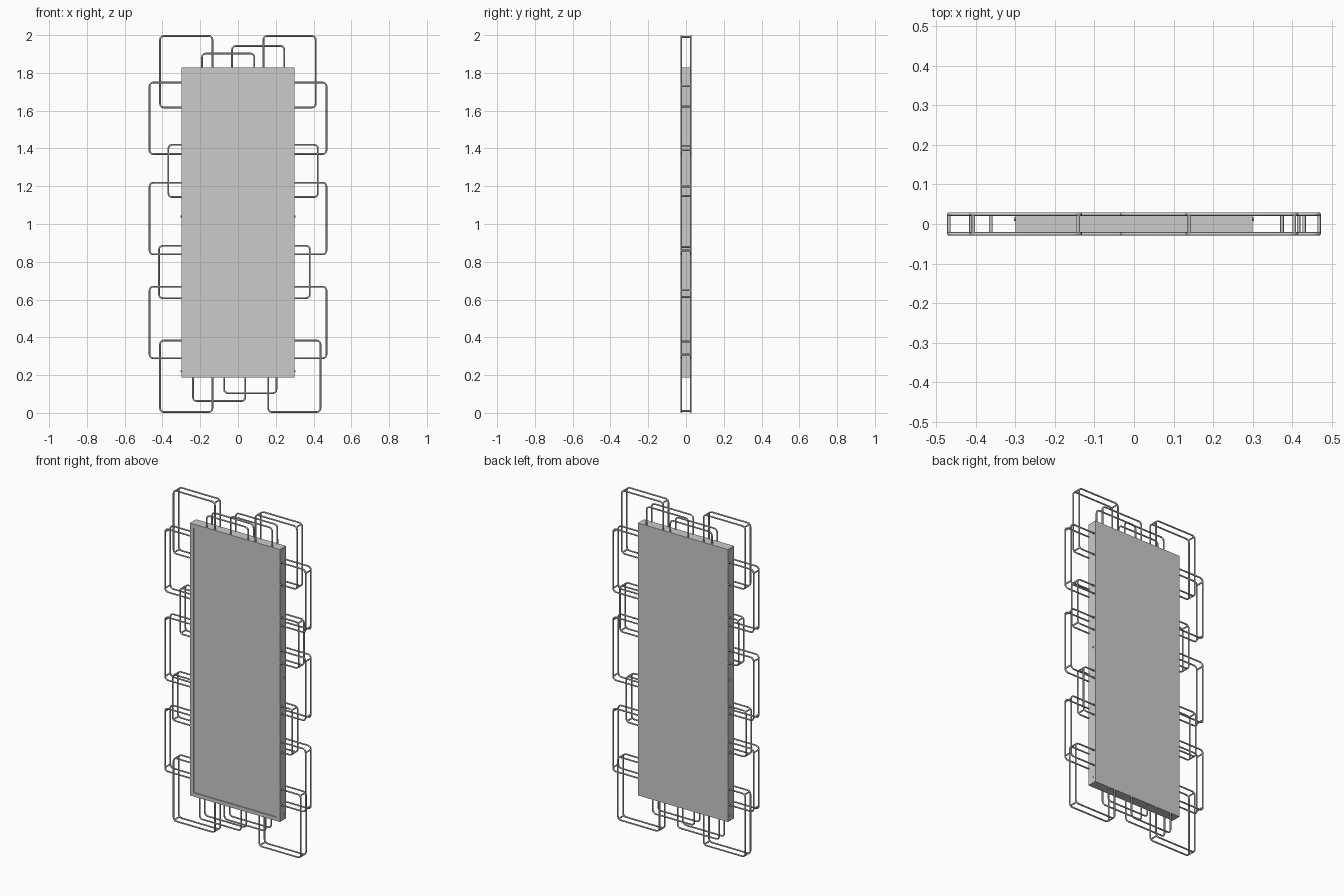
import bpy, bmesh, math

cube = bpy.data.objects.get("Cube")
if cube:
    bpy.data.objects.remove(cube, do_unlink=True)

# One light grey finish for the whole piece
GREY = bpy.data.materials.new("light grey")
GREY.use_nodes = True
GREY.diffuse_color = (0.6, 0.6, 0.6, 1)
GREY.node_tree.nodes["Principled BSDF"].inputs["Base Color"].default_value = GREY.diffuse_color

R = 0.0045         # wire radius
DEPTH = 0.025      # wire centre distance from the middle plane
CORNER = 0.02      # bend radius of the wire frames
HALF_W, LOW, HIGH = 0.3, 0.187, 1.829   # panel outline
BURY = 0.01        # how far wire ends reach into the panel


def inside(x, z):
    return abs(x) < HALF_W and LOW < z < HIGH


def buried(x, z):
    """Nearest point just within the panel edge, where a wire ends."""
    lim = HALF_W - BURY
    return max(-lim, min(lim, x)), max(LOW + BURY, min(HIGH - BURY, z))


def wire_frame(name, x0, x1, z0, z1, joint_at="bend"):
    """Front and back rounded wires that end in the panel, joined at the bends."""
    curve = bpy.data.curves.new(name, "CURVE")
    curve.dimensions = "3D"
    curve.bevel_depth = R
    curve.bevel_resolution = 2
    curve.use_fill_caps = True
    x0, x1, z0, z1 = x0 + R, x1 - R, z0 + R, z1 - R
    centres = [(x1 - CORNER, z1 - CORNER), (x0 + CORNER, z1 - CORNER),
               (x0 + CORNER, z0 + CORNER), (x1 - CORNER, z0 + CORNER)]
    arcs = [[(cx + CORNER * math.cos(a), cz + CORNER * math.sin(a))
             for a in [math.pi / 2 * (i + k / 4) for k in range(5)]]
            for i, (cx, cz) in enumerate(centres)]
    # start the path at the first bend that follows a hidden one
    hidden = [inside(*arc[2]) for arc in arcs]
    start = next(i for i in range(4) if hidden[i - 1] and not hidden[i])
    order = [(start + k) % 4 for k in range(4)]
    shown = [i for i in order if not hidden[i]]
    path = [p for i in shown for p in arcs[i]]
    path = [buried(*path[0])] + path + [buried(*path[-1])]
    paths = [[(x, y, z) for x, z in path] for y in (-DEPTH, DEPTH)]
    if joint_at != "none":
        for i in shown:
            upright = arcs[i][0] if i % 2 == 0 else arcs[i][4]
            x, z = upright if joint_at == "upright" else arcs[i][2]
            paths.append([(x, -DEPTH, z), (x, DEPTH, z)])
    for pts in paths:
        s = curve.splines.new("POLY")
        s.points.add(len(pts) - 1)
        for p, co in zip(s.points, pts):
            p.co = (*co, 1)
    ob = bpy.data.objects.new(name, curve)
    bpy.context.collection.objects.link(ob)
    curve.materials.append(GREY)
    bpy.ops.object.select_all(action="DESELECT")
    ob.select_set(True)
    bpy.context.view_layer.objects.active = ob
    bpy.ops.object.convert(target="MESH")
    bpy.ops.object.shade_smooth_by_angle(angle=math.radians(50))


# Central panel: a box whose front face is inset and slightly recessed
bm = bmesh.new()
bmesh.ops.create_cube(bm, size=1)
bmesh.ops.scale(bm, vec=(2 * HALF_W, 0.058, HIGH - LOW), verts=bm.verts)
bmesh.ops.translate(bm, vec=(0, 0, (LOW + HIGH) / 2), verts=bm.verts)
bm.normal_update()
front = min(bm.faces, key=lambda f: f.calc_center_median().y)
bmesh.ops.inset_individual(bm, faces=[front], thickness=0.022, use_even_offset=True)
inner = bmesh.ops.extrude_discrete_faces(bm, faces=[front])["faces"][0]
bmesh.ops.translate(bm, vec=(0, 0.006, 0), verts=inner.verts)
mesh = bpy.data.meshes.new("panel")
bm.to_mesh(mesh)
bm.free()
mesh.materials.append(GREY)
bpy.context.collection.objects.link(bpy.data.objects.new("panel", mesh))

# Wide side frames, mirrored left and right
LARGE, SMALL = 0.388, 0.286
for side, s in (("left", 1), ("right", -1)):
    for i, z in enumerate((0.285, 0.835, 1.366)):
        xs = sorted((s * 0.19, s * 0.473))
        wire_frame(f"{side}_wide_frame_{i + 1}", *xs, z, z + LARGE, "upright")

# Small side frames between the wide ones
for name, outer, z in (("left_small_frame_upper", 0.427, 1.138),
                       ("left_small_frame_lower", 0.385, 0.603),
                       ("right_small_frame_upper", -0.373, 1.138),
                       ("right_small_frame_lower", -0.423, 0.603)):
    inner_x = outer - math.copysign(SMALL, outer)
    wire_frame(name, *sorted((outer, inner_x)), z, z + SMALL)

# Tall corner frames
for name, x, z in (("top_right_corner_frame", -0.417, 2 - LARGE),
                   ("top_left_corner_frame", 0.13, 2 - LARGE),
                   ("bottom_right_corner_frame", -0.417, 0),
                   ("bottom_left_corner_frame", 0.155, 0)):
    wire_frame(name, x, x + SMALL, z, z + LARGE)

# Small frames along the top and bottom edges
for name, x, z in (("top_small_frame_right", -0.195, 1.907 - SMALL),
                   ("top_small_frame_left", -0.036, 1.947 - SMALL),
                   ("bottom_small_frame_right", -0.243, 0.058),
                   ("bottom_small_frame_left", -0.078, 0.1)):
    wire_frame(name, x, x + SMALL, z, z + SMALL, "none")

# Tiny fixing pins on the panel sides
for side, s in (("left", 1), ("right", -1)):
    for level, z in (("lower", 0.22), ("middle", 1.04)):
        bpy.ops.mesh.primitive_cylinder_add(
            vertices=8, radius=R, depth=0.02,
            location=(s * 0.294, 0.012, z), rotation=(0, math.pi / 2, 0))
        pin = bpy.context.object
        pin.name = f"{side}_{level}_pin"
        pin.data.materials.append(GREY)
